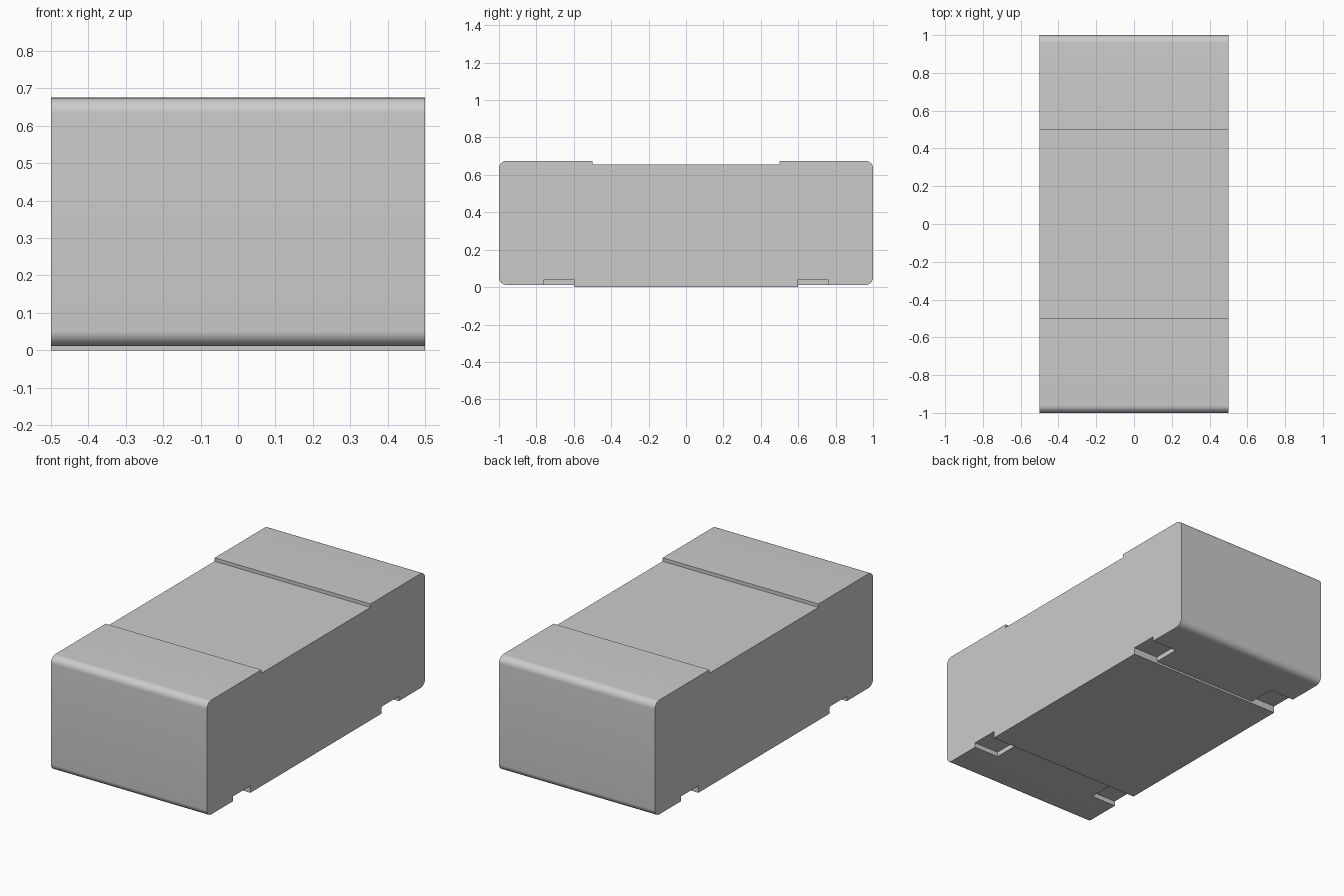
import bpy, bmesh, math
from mathutils import Matrix

old = bpy.data.objects.get("Cube")
if old:
    bpy.data.objects.remove(old, do_unlink=True)

WIDTH, HALF_LEN, TOP = 1.0, 1.0, 0.675
RADIUS, SEGMENTS = 0.04, 10
BASE = 0.012                        # underside of the end caps
STEP_Y, FOOT_Y = 0.5, 0.6           # ends of the top recess and bottom pad
NOTCH_Y, NOTCH_TOP, NOTCH_DEPTH = 0.76, 0.04, 0.16

grey = bpy.data.materials.new("light_grey")
grey.use_nodes = True
colour = (0.6, 0.6, 0.6, 1)
grey.diffuse_color = colour
grey.node_tree.nodes["Principled BSDF"].inputs["Base Color"].default_value = colour


def make_object(name, bm):
    bmesh.ops.recalc_face_normals(bm, faces=bm.faces)
    mesh = bpy.data.meshes.new(name)
    bm.to_mesh(mesh)
    bm.free()
    mesh.materials.append(grey)
    obj = bpy.data.objects.new(name, mesh)
    bpy.context.collection.objects.link(obj)
    return obj


def corner(y, z, start):
    """Quarter circle, counter-clockwise from the start angle."""
    angles = [start + math.pi / 2 * i / SEGMENTS for i in range(SEGMENTS + 1)]
    return [(y + RADIUS * math.cos(a), z + RADIUS * math.sin(a)) for a in angles]


# Block: half of the side profile, mirrored and extruded across the width
half = [(FOOT_Y, 0), (FOOT_Y, BASE)]
half += corner(HALF_LEN - RADIUS, BASE + RADIUS, -math.pi / 2)
half += corner(HALF_LEN - RADIUS, TOP - RADIUS, 0)
half += [(STEP_Y, TOP), (STEP_Y, TOP - 0.02)]
profile = half + [(-y, z) for y, z in reversed(half)]

bm = bmesh.new()
face = bm.faces.new([bm.verts.new((-WIDTH / 2, y, z)) for y, z in profile])
extruded = bmesh.ops.extrude_face_region(bm, geom=[face])["geom"]
bmesh.ops.translate(bm, vec=(WIDTH, 0, 0),
                    verts=[v for v in extruded if isinstance(v, bmesh.types.BMVert)])
block = make_object("block", bm)

# Four notches under the long edges
bm = bmesh.new()
for sx in (-1, 1):
    for sy in (-1, 1):
        place = Matrix.Translation((sx * WIDTH / 2, sy * (FOOT_Y + NOTCH_Y) / 2, 0))
        size = Matrix.Diagonal((2 * NOTCH_DEPTH, NOTCH_Y - FOOT_Y, 2 * NOTCH_TOP, 1))
        bmesh.ops.create_cube(bm, size=1, matrix=place @ size)
cutter = make_object("notch_cutter", bm)
cutter.hide_render = True

cut = block.modifiers.new("notches", 'BOOLEAN')
cut.operation = 'DIFFERENCE'
cut.solver = 'EXACT'
cut.object = cutter
bpy.ops.object.select_all(action='DESELECT')
block.select_set(True)
bpy.context.view_layer.objects.active = block
bpy.ops.object.modifier_apply(modifier=cut.name)
bpy.data.objects.remove(cutter, do_unlink=True)

# Smooth rounded edges, crisp corners elsewhere
bpy.ops.object.shade_smooth_by_angle(angle=math.radians(30))
